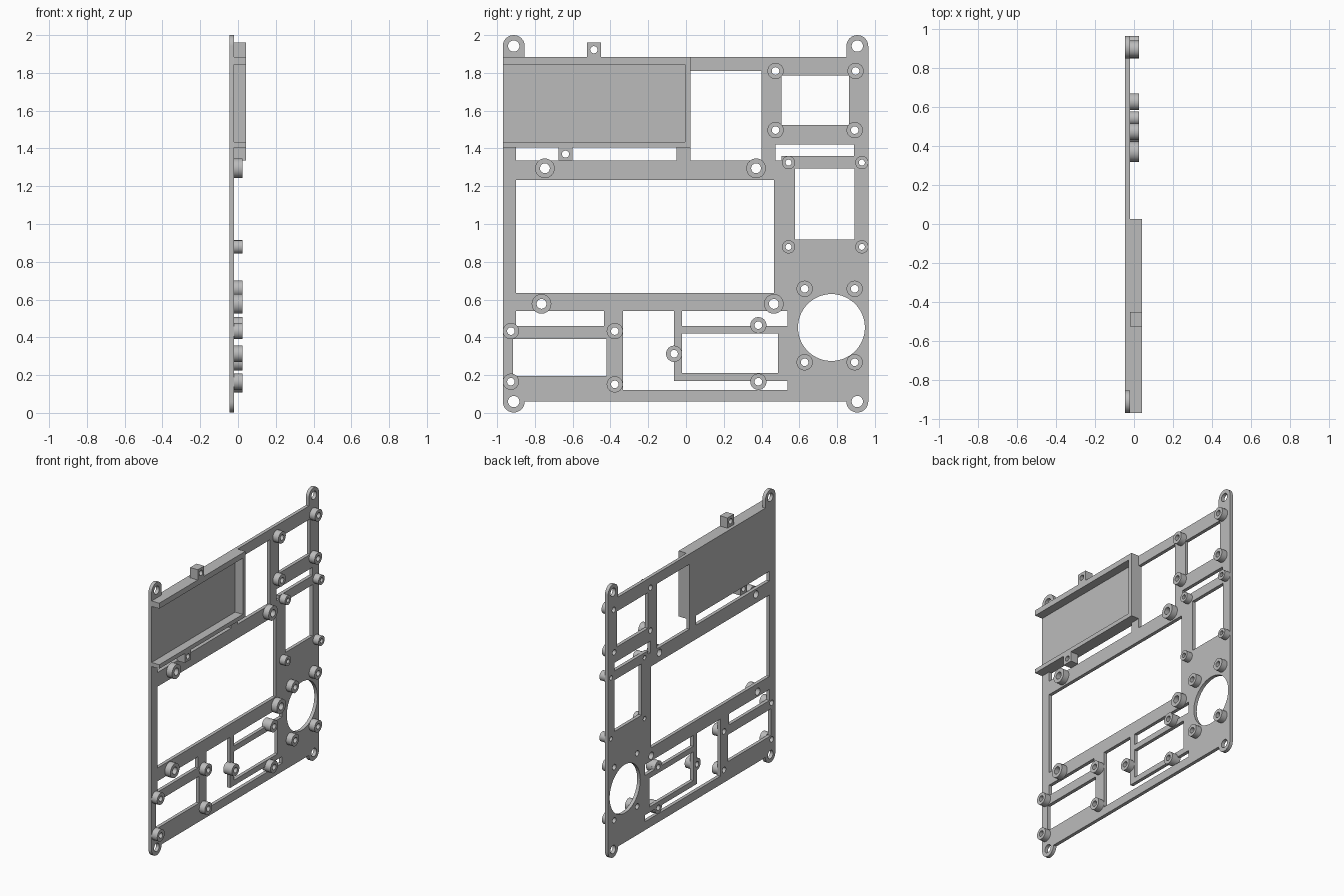
import bpy, bmesh, math
from mathutils import Matrix

if "Cube" in bpy.data.objects:
    bpy.data.objects.remove(bpy.data.objects["Cube"])

grey = bpy.data.materials.new("mid grey")
grey.diffuse_color = (0.5, 0.5, 0.5, 1)
grey.use_nodes = True
grey.node_tree.nodes["Principled BSDF"].inputs["Base Color"].default_value = grey.diffuse_color

# depth layers along x
BACK, FACE, POST_TOP, WALL_TOP = -0.045, -0.02, 0.025, 0.042
# profiles are drawn in (y, z) and extruded along x
STAND = Matrix(((0, 0, 1, 0), (1, 0, 0, 0), (0, 1, 0, 0), (0, 0, 0, 1)))


def arc(cy, cz, r, a0, a1, n=16):
    return [(cy + r * math.cos(math.radians(a0 + (a1 - a0) * i / n)),
             cz + r * math.sin(math.radians(a0 + (a1 - a0) * i / n))) for i in range(n + 1)]


def circle(cy, cz, r, n=32):
    return arc(cy, cz, r, 0, 360, n)[:-1]


def rect(y0, y1, z0, z1):
    return [(y0, z0), (y1, z0), (y1, z1), (y0, z1)]


def extrude(name, loops, x0, x1):
    """Extrude an outline (first loop) with holes (other loops) from x0 to x1."""
    cu = bpy.data.curves.new(name + "_profile", 'CURVE')
    cu.dimensions, cu.fill_mode, cu.extrude = '2D', 'BOTH', (x1 - x0) / 2
    for pts in loops:
        sp = cu.splines.new('POLY')
        sp.points.add(len(pts) - 1)
        for p, (y, z) in zip(sp.points, pts):
            p.co = (y, z, 0, 1)
        sp.use_cyclic_u = True
    tmp = bpy.data.objects.new(name + "_tmp", cu)
    bpy.context.collection.objects.link(tmp)
    dg = bpy.context.evaluated_depsgraph_get()
    me = bpy.data.meshes.new_from_object(tmp.evaluated_get(dg))
    bpy.data.objects.remove(tmp)
    me.transform(Matrix.Translation(((x0 + x1) / 2, 0, 0)) @ STAND)
    bm = bmesh.new()
    bm.from_mesh(me)
    bmesh.ops.remove_doubles(bm, verts=bm.verts, dist=1e-5)
    bmesh.ops.recalc_face_normals(bm, faces=bm.faces)
    bm.to_mesh(me)
    bm.free()
    me.materials.clear()
    me.materials.append(grey)
    ob = bpy.data.objects.new(name, me)
    bpy.context.collection.objects.link(ob)
    bpy.ops.object.select_all(action='DESELECT')
    ob.select_set(True)
    bpy.context.view_layer.objects.active = ob
    bpy.ops.object.shade_smooth_by_angle(angle=math.radians(30))
    return ob


# posts: (outer radius, hole radius, centres)
posts = [
    (0.052, 0.026, [(-0.747, 1.295), (0.371, 1.295), (-0.765, 0.577), (0.465, 0.577)]),
    (0.043, 0.020, [(0.474, 1.81), (0.898, 1.81), (0.474, 1.497), (0.893, 1.497),
                    (-0.927, 0.433), (-0.927, 0.165), (-0.377, 0.433), (-0.377, 0.151),
                    (-0.063, 0.313), (0.383, 0.464), (0.383, 0.165),
                    (0.628, 0.657), (0.893, 0.657), (0.628, 0.268), (0.893, 0.268)]),
    (0.035, 0.016, [(0.543, 1.325), (0.931, 1.325), (0.543, 0.879), (0.931, 0.879)]),
]

# plate outline with four rounded mounting ears
L, R, B, T = -0.97, 0.965, 0.06, 1.885
EAR, EZ = 0.058, 1.942
outline = (arc(L + EAR, B, EAR, 180, 360) + arc(R - EAR, B, EAR, 180, 360)
           + arc(R - EAR, EZ, EAR, 0, 180) + [(R - 2 * EAR, T), (L + 2 * EAR, T)]
           + arc(L + EAR, EZ, EAR, 0, 180))

# windows, some with rounded bumps that carry a post
windows = [
    rect(0.025, 0.40, 1.335, 1.81),
    rect(0.505, 0.863, 1.525, 1.785),
    [(0.475, 1.335), (0.505, 1.335), (0.505, 1.36), (0.89, 1.36), (0.89, 1.42), (0.475, 1.42)],
    rect(0.578, 0.893, 0.917, 1.293),
    rect(-0.90, 0.467, 0.636, 1.232),
    rect(-0.90, -0.05, 1.335, 1.405),
    rect(-0.90, -0.435, 0.46, 0.54),
    rect(-0.917, -0.42, 0.196, 0.392),
    [(-0.333, 0.122), (-0.333, 0.54), (-0.063, 0.54)]
    + arc(-0.063, 0.313, 0.043, 90, 270) + [(-0.063, 0.17)]
    + arc(0.383, 0.165, 0.041, 173, 367) + [(0.538, 0.17), (0.538, 0.122)],
    [(-0.02, 0.54), (-0.02, 0.46)] + arc(0.383, 0.464, 0.043, 185, -5)
    + [(0.538, 0.46), (0.538, 0.54)],
    rect(-0.02, 0.488, 0.21, 0.42),
    circle(0.77, 0.452, 0.177, 64),
]
ear_holes = [circle(y, z, 0.03) for y in (L + EAR, R - EAR) for z in (B, EZ)]
post_holes = [circle(y, z, hole) for _, hole, pts in posts for y, z in pts]
extrude("frame_plate", [outline] + windows + ear_holes + post_holes, BACK, FACE)

# hollow screw posts
for radius, hole, pts in posts:
    for y, z in pts:
        extrude("screw_post", [circle(y, z, radius), circle(y, z, hole)], FACE, POST_TOP)

# U-shaped tray wall, open on the left edge
extrude("tray_wall", [[(L, 1.405), (0.025, 1.405), (0.025, T), (L, T),
                       (L, 1.845), (-0.005, 1.845), (-0.005, 1.435), (L, 1.435)]],
        FACE, WALL_TOP)

# small screw tabs above and below the tray
for name, y, z0, z1 in (("upper_tab", -0.488, T, 1.96), ("lower_tab", -0.638, 1.335, 1.405)):
    extrude(name, [rect(y - 0.037, y + 0.037, z0, z1),
                   circle(y, (z0 + z1) / 2, 0.019)], FACE, WALL_TOP)
